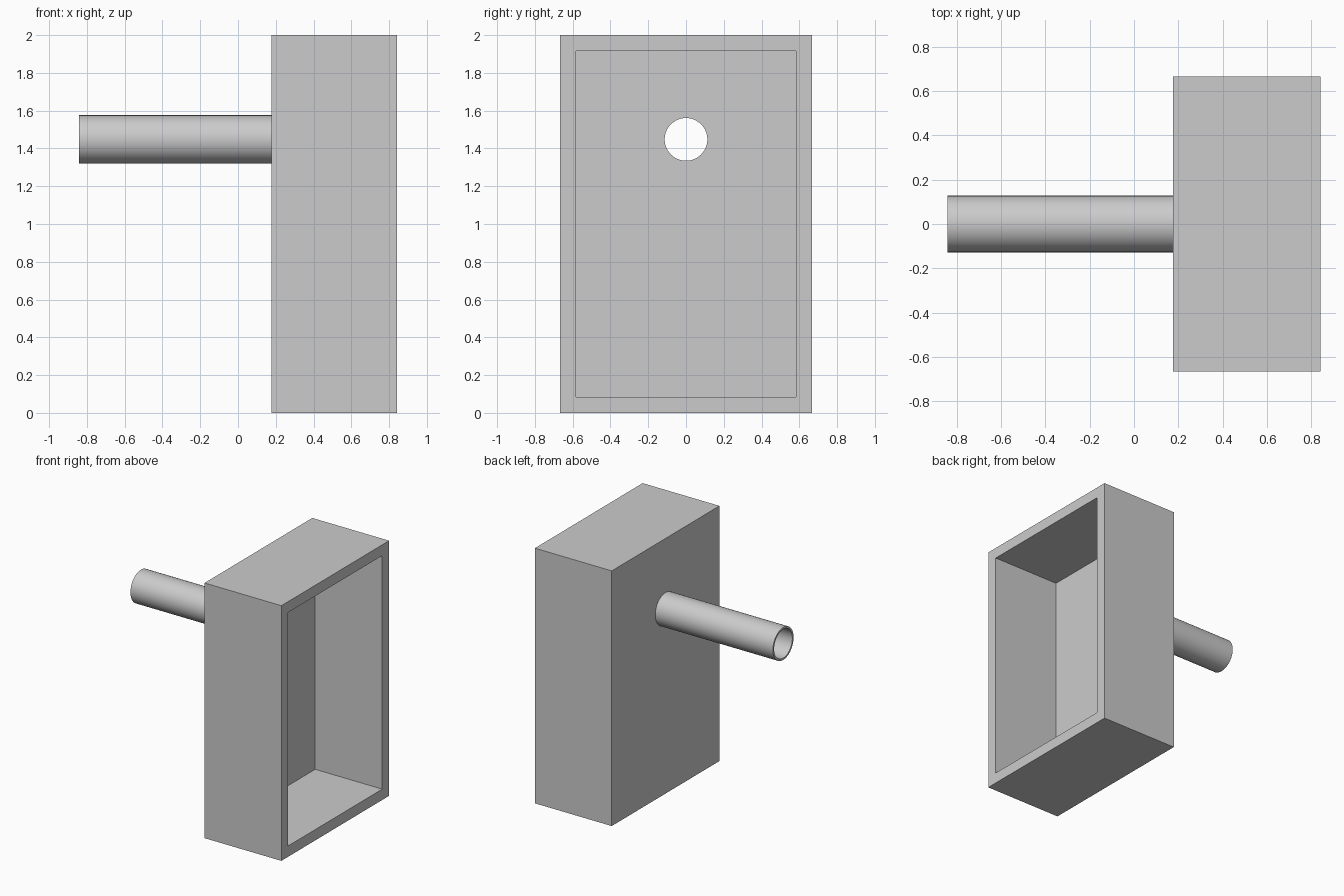
import bpy
import math

if "Cube" in bpy.data.objects:
    bpy.data.objects.remove(bpy.data.objects["Cube"], do_unlink=True)

# Main dimensions
X_MIN, X_STEP, X_MAX = -0.843, 0.177, 0.843
HALF_Y, HEIGHT, WALL = 0.667, 2.0, 0.085
TUBE_Z, R_OUT, R_IN = 1.448, 0.128, 0.113

grey = bpy.data.materials.new("plain grey")
grey.use_nodes = True
colour = (0.6, 0.6, 0.6, 1)
grey.diffuse_color = colour
grey.node_tree.nodes["Principled BSDF"].inputs["Base Color"].default_value = colour


def box(name, low, high):
    centre = [(a + b) / 2 for a, b in zip(low, high)]
    bpy.ops.mesh.primitive_cube_add(size=1, location=centre)
    ob = bpy.context.object
    ob.name = name
    ob.scale = [b - a for a, b in zip(low, high)]
    bpy.ops.object.transform_apply(location=False, rotation=False, scale=True)
    ob.data.materials.append(grey)
    return ob


def rod(name, radius, x0, x1):
    bpy.ops.mesh.primitive_cylinder_add(
        vertices=64, radius=radius, depth=x1 - x0,
        location=((x0 + x1) / 2, 0, TUBE_Z), rotation=(0, math.pi / 2, 0))
    ob = bpy.context.object
    ob.name = name
    ob.data.materials.append(grey)
    return ob


def cut(target, cutter):
    cutter.hide_render = True
    bpy.ops.object.select_all(action="DESELECT")
    target.select_set(True)
    bpy.context.view_layer.objects.active = target
    mod = target.modifiers.new("cut", "BOOLEAN")
    mod.operation = "DIFFERENCE"
    mod.solver = "EXACT"
    mod.object = cutter
    bpy.ops.object.modifier_apply(modifier=mod.name)
    bpy.data.objects.remove(cutter, do_unlink=True)


# Open housing: a hollow box with its mouth towards +x and a bore in the back wall
housing = box("housing", (X_STEP, -HALF_Y, 0), (X_MAX, HALF_Y, HEIGHT))
cut(housing, box("cavity_cutter", (X_STEP + WALL, WALL - HALF_Y, WALL),
                 (X_MAX + 0.2, HALF_Y - WALL, HEIGHT - WALL)))
cut(housing, rod("wall_bore_cutter", R_IN, X_STEP - 0.1, X_STEP + WALL + 0.1))

# Hollow pipe joined to the back wall
pipe = rod("pipe", R_OUT, X_MIN, X_STEP)
cut(pipe, rod("pipe_bore_cutter", R_IN, X_MIN - 0.1, X_STEP + 0.1))

for part in (housing, pipe):
    bpy.ops.object.select_all(action="DESELECT")
    part.select_set(True)
    bpy.context.view_layer.objects.active = part
    bpy.ops.object.shade_smooth_by_angle(angle=math.radians(30))
